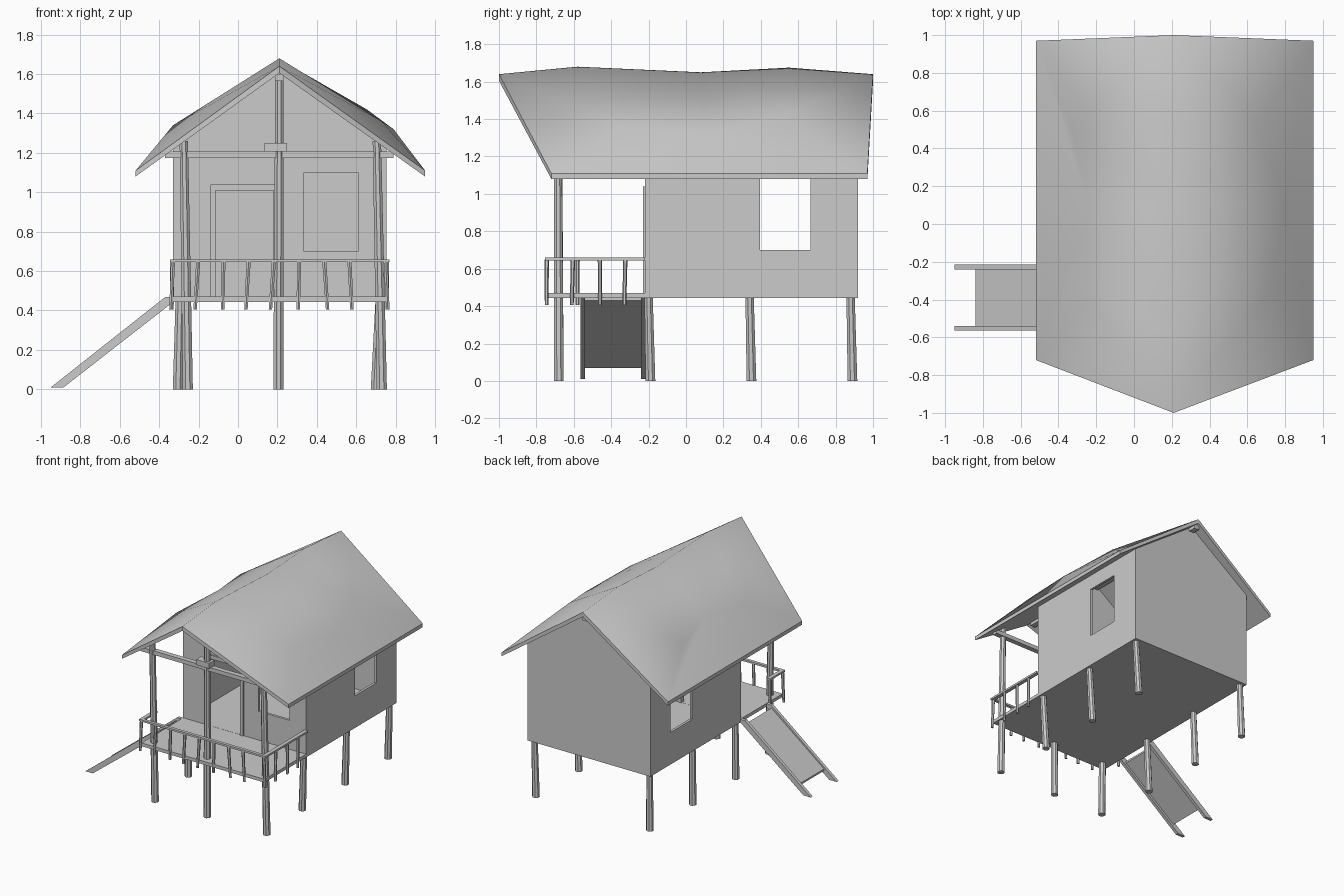
import bpy, bmesh, math, random
from mathutils import Vector

if "Cube" in bpy.data.objects:
    bpy.data.objects.remove(bpy.data.objects["Cube"])

random.seed(4)
grey = bpy.data.materials.new("plain grey")
grey.diffuse_color = (0.6, 0.6, 0.6, 1)
grey.use_nodes = True
grey.node_tree.nodes["Principled BSDF"].inputs["Base Color"].default_value = grey.diffuse_color


def make(name, verts, faces):
    me = bpy.data.meshes.new(name)
    me.from_pydata(verts, [], faces)
    bm = bmesh.new()
    bm.from_mesh(me)
    bmesh.ops.recalc_face_normals(bm, faces=bm.faces)
    bm.to_mesh(me)
    bm.free()
    me.materials.append(grey)
    ob = bpy.data.objects.new(name, me)
    bpy.context.scene.collection.objects.link(ob)
    return ob


def prism(name, profile, y0, y1):
    # extrude an x-z outline along y
    n = len(profile)
    verts = [(x, y, z) for y in (y0, y1) for x, z in profile]
    faces = [tuple(range(n)), tuple(range(n, 2 * n))]
    faces += [(i, (i + 1) % n, n + (i + 1) % n, n + i) for i in range(n)]
    return make(name, verts, faces)


def box(name, x0, x1, y0, y1, z0, z1):
    return prism(name, [(x0, z0), (x1, z0), (x1, z1), (x0, z1)], y0, y1)


def pole(name, a, b, r0, r1, sides=8):
    # tapered round post between two points, with level ends
    verts = []
    for p, r in ((a, r0), (b, r1)):
        for i in range(sides):
            t = 2 * math.pi * (i + 0.5) / sides
            verts.append((p[0] + r * math.cos(t), p[1] + r * math.sin(t), p[2]))
    faces = [tuple(range(sides)), tuple(range(sides, 2 * sides))]
    faces += [(i, (i + 1) % sides, sides + (i + 1) % sides, sides + i) for i in range(sides)]
    return make(name, verts, faces)


def cut(target, cutter):
    cutter.hide_render = True
    cutter.hide_viewport = True
    cutter.display_type = 'WIRE'
    m = target.modifiers.new("cut", 'BOOLEAN')
    m.operation = 'DIFFERENCE'
    m.solver = 'EXACT'
    m.object = cutter


X0, X1, XR = -0.33, 0.755, 0.21

# floor platform with porch
box("floor", X0, X1, -0.745, 0.92, 0.444, 0.47)

# house walls: gabled shell, hollow inside and open under the roof
walls = prism("walls", [(X0, 0.445), (X1, 0.445), (X1, 1.23), (XR, 1.605), (X0, 1.23)], -0.22, 0.92)
cut(walls, box("inside_cutter", X0 + 0.02, X1 - 0.02, -0.20, 0.90, 0.40, 1.9))
cut(walls, box("side_window_cutter", -0.6, 1.0, 0.395, 0.665, 0.70, 1.10))
cut(walls, box("front_window_cutter", 0.335, 0.61, -0.4, -0.1, 0.70, 1.10))
cut(walls, box("door_cutter", -0.125, 0.19, -0.4, -0.1, 0.471, 1.03))

# door frame
box("door_frame_left", -0.14, -0.115, -0.23, -0.195, 0.47, 1.04)
box("door_frame_right", 0.18, 0.205, -0.23, -0.195, 0.47, 1.04)
box("door_frame_top", -0.115, 0.18, -0.23, -0.195, 1.01, 1.04)

# roof: sagging smooth top, straight rim and straight underside
ridge = [(-1.0, 1.64), (-0.58, 1.68), (0.08, 1.65), (0.55, 1.675), (1.0, 1.64)]
verts = [(XR, y, z) for y, z in ridge]
verts += [(0.73, -0.34, 1.36), (0.79, 0.12, 1.32), (0.655, 0.53, 1.42)]
verts += [(0.95, -0.72, 1.11), (0.95, 0.97, 1.11)]
verts += [(-0.33, -0.30, 1.34), (-0.24, 0.10, 1.39), (-0.33, 0.50, 1.34)]
verts += [(-0.52, -0.72, 1.11), (-0.52, 0.97, 1.11)]
top = []
for a, e in ((5, 8), (10, 13)):
    b, c, f = a + 1, a + 2, e + 1
    top += [(e, a, 0), (0, a, 1), (1, a, b), (1, b, 2), (2, b, c), (2, c, 3),
            (3, c, 4), (4, c, f), (e, f, b), (e, b, a), (b, f, c)]
verts += [(XR, -1.0, 1.605), (XR, 1.0, 1.605)]
verts += [(x, y, 1.08) for x in (0.95, -0.52) for y in (-0.72, 0.97)]
rest = []
for e, u in ((8, 17), (13, 19)):
    rest += [(15, 16, u + 1, u), (e, e + 1, u + 1, u), (0, e, u, 15), (4, e + 1, u + 1, 16)]
roof = make("roof", verts, top + rest)
for i, p in enumerate(roof.data.polygons):
    p.use_smooth = i < len(top)

# ridge beam, tie beam and small block on it
box("ridge_beam", XR - 0.022, XR + 0.022, -0.93, 0.98, 1.565, 1.60)
box("tie_beam", -0.37, 0.79, -0.70, -0.66, 1.175, 1.207)
box("beam_block", 0.135, 0.25, -0.72, -0.655, 1.207, 1.25)

# porch posts from the ground to the roof
for x0, x1, h in ((-0.255, -0.275, 1.26), (0.205, 0.21, 1.59), (0.73, 0.705, 1.26)):
    pole("porch_post", (x0, -0.68, 0), (x1, -0.685, h), 0.028, 0.023)

# legs under the house
for y in (-0.19, 0.35, 0.89):
    for x0, x1 in ((-0.305, -0.295), (0.70, 0.72)):
        pole("leg", (x0, y, 0), (x1, y - 0.01, 0.45), 0.028, 0.024)

# handrails
box("front_rail", -0.345, 0.77, -0.755, -0.73, 0.645, 0.66)
box("right_rail", 0.74, 0.77, -0.73, -0.22, 0.645, 0.66)
box("left_rail", -0.345, -0.315, -0.73, -0.565, 0.645, 0.66)


# leaning balusters
def baluster(x, y, dx, dy):
    pole("baluster", (x + dx, y + dy, 0.405), (x, y, 0.648), 0.010, 0.012, 6)


for i in range(9):
    baluster(-0.33 + 0.128 * i if i < 8 else 0.75, -0.745, random.uniform(-0.02, 0.02), 0)
for y in (-0.605, -0.46, -0.325):
    baluster(0.757, y, 0, random.uniform(-0.01, 0.01))
baluster(-0.335, -0.58, 0, 0)

# sloping gangway: two side rails and a walking board
for y in (-0.565, -0.24):
    prism("gangway_side", [(-0.95, 0.01), (-0.885, 0.01), (-0.32, 0.45), (-0.32, 0.468), (-0.37, 0.468)], y, y + 0.025)
prism("gangway_board", [(-0.84, 0.07), (-0.375, 0.43), (-0.375, 0.445), (-0.84, 0.085)], -0.545, -0.235)
